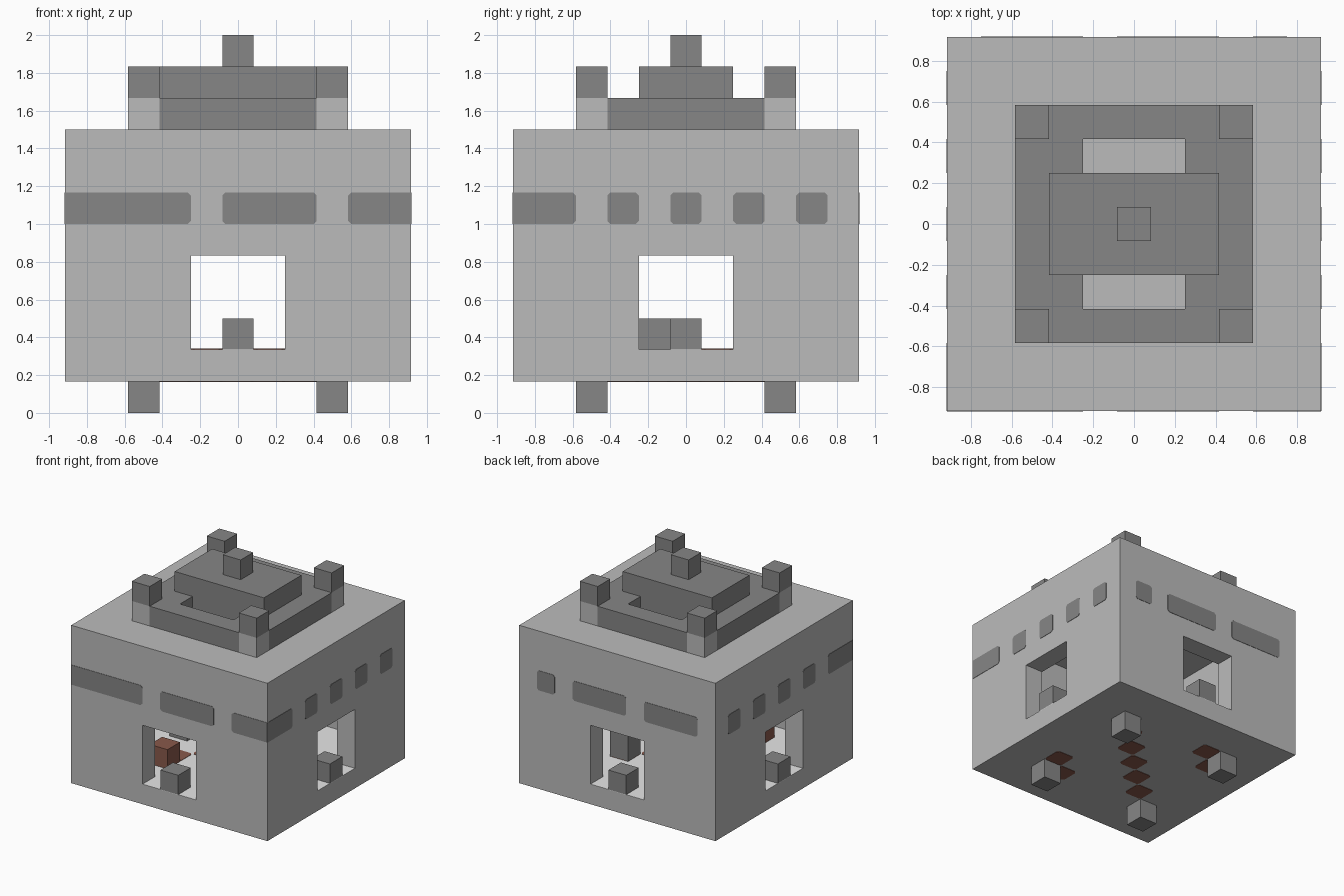
import bpy, bmesh
from mathutils import Vector

U = 1 / 6  # one block

old = bpy.data.objects.get("Cube")
if old:
    bpy.data.objects.remove(old, do_unlink=True)


def material(name, rgb):
    m = bpy.data.materials.new(name)
    m.use_nodes = True
    m.diffuse_color = (*rgb, 1)
    m.node_tree.nodes["Principled BSDF"].inputs["Base Color"].default_value = (*rgb, 1)
    return m


LIGHT = material("light_grey", (0.5, 0.5, 0.5))
DARK = material("dark_grey", (0.24, 0.24, 0.24))
BROWN = material("red_brown", (0.25, 0.1, 0.07))
WHITE = material("white", (0.95, 0.95, 0.95))


def finish(name, bm, mat):
    bmesh.ops.recalc_face_normals(bm, faces=bm.faces)
    me = bpy.data.meshes.new(name)
    bm.to_mesh(me)
    bm.free()
    if mat:
        me.materials.append(mat)
    ob = bpy.data.objects.new(name, me)
    bpy.context.collection.objects.link(ob)
    return ob


def box(name, mat, x, y, z):
    """Box from (low, high) pairs counted in blocks."""
    bm = bmesh.new()
    bmesh.ops.create_cube(bm, size=1)
    for v in bm.verts:
        v.co = [(r[0] + r[1]) / 2 * U + c * (r[1] - r[0]) * U
                for r, c in zip((x, y, z), v.co)]
    return finish(name, bm, mat)


def block(name, mat, i, j, k, height=1):
    """Single column of blocks centred on grid cell i, j."""
    return box(name, mat, (i - .5, i + .5), (j - .5, j + .5), (k, k + height))


def plate(name, mat, origin, u, v, a, b, cut=(True, True)):
    """Thin plate with clipped corners, spanning a along u and b along v."""
    u, v, o = Vector(u), Vector(v), Vector(origin) * U
    c0, c1 = [0.1 if c else 0 for c in cut]
    pts = [(a[0] + c0, b[0]), (a[1] - c1, b[0]), (a[1], b[0] + c1), (a[1], b[1] - c1),
           (a[1] - c1, b[1]), (a[0] + c0, b[1]), (a[0], b[1] - c0), (a[0], b[0] + c0)]
    bm = bmesh.new()
    face = bm.faces.new([bm.verts.new(o + (u * p + v * q) * U) for p, q in pts])
    bmesh.ops.remove_doubles(bm, verts=bm.verts, dist=1e-5)
    n = u.cross(v) * 0.003
    ext = bmesh.ops.extrude_face_region(bm, geom=bm.faces[:])
    for e in ext["geom"]:
        if isinstance(e, bmesh.types.BMVert):
            e.co += n
    return finish(name, bm, mat)


# Hollow body with a doorway through each side
body = box("body", LIGHT, (-5.5, 5.5), (-5.5, 5.5), (1, 9))
cutters = [box("room_cutter", LIGHT, (-4.5, 4.5), (-4.5, 4.5), (2, 8)),
           box("side_door_cutter", LIGHT, (-6, 6), (-1.5, 1.5), (2, 5)),
           box("front_door_cutter", LIGHT, (-1.5, 1.5), (-6, 6), (2, 5))]
for c in cutters:
    mod = body.modifiers.new(c.name, "BOOLEAN")
    mod.object = c
    mod.operation = "DIFFERENCE"
    mod.solver = "EXACT"
    c.hide_render = True
    c.hide_viewport = True
    c.display_type = "WIRE"

# Pale floor covering with sills
X, Y = (1, 0, 0), (0, 1, 0)
plate("floor_cover", WHITE, (0, 0, 2), X, Y, (-4.5, 4.5), (-4.5, 4.5))
for s in (-1, 1):
    ends = sorted((s * 4.5, s * 5.5))
    plate("side_sill", WHITE, (0, 0, 2), X, Y, ends, (-1.5, 1.5), (False, False))
    plate("end_sill", WHITE, (0, 0, 2), X, Y, (-1.5, 1.5), ends, (False, False))

# Brown tiles seen on both sides of the floor
tiles = [(i, i) for i in range(-2, 3)] + [(3, -2), (2, -3), (-2, 3), (-3, 2)]
for i, j in tiles:
    plate("floor_tile", BROWN, (i, j, 2.02), X, Y, (-.5, .5), (-.5, .5))
    plate("underside_tile", BROWN, (i, j, 1), Y, X, (-.5, .5), (-.5, .5))

# Dark window bands: front, back, then both sides
Z = (0, 0, 1)
BAND = (6, 7)
for a, b in ((-5.5, -1.5), (-.5, 2.5), (3.5, 5.5)):
    plate("front_band", DARK, (0, -5.5, 0), X, Z, (a, b), BAND, (a > -5, b < 5))
for a, b in ((-4.5, -3.5), (-2.5, .5), (1.5, 4.5)):
    plate("back_band", DARK, (0, 5.5, 0), (-1, 0, 0), Z, (a, b), BAND)
for a, b in ((-5.5, -3.5), (-2.5, -1.5), (-.5, .5), (1.5, 2.5), (3.5, 4.5)):
    corner = a < -5
    plate("left_band", DARK, (5.5, 0, 0), Y, Z, (a, b), BAND, (not corner, True))
    plate("right_band", DARK, (-5.5, 0, 0), (0, -1, 0), Z, (-b, -a), BAND,
          (True, not corner))

# Feet and corner posts
for sx in (-3, 3):
    for sy in (-3, 3):
        block("foot", DARK, sx, sy, 0)
        block("post_base", LIGHT, sx, sy, 9)
        block("post_top", DARK, sx, sy, 10)

# Roof tier with two wells, upper slab and knob
for s in (-1, 1):
    box("roof_end_bar", DARK, (-2.5, 2.5), sorted((s * 2.5, s * 3.5)), (9, 10))
    box("roof_side_bar", DARK, sorted((s * 1.5, s * 3.5)), (-2.5, 2.5), (9, 10))
box("roof_core", DARK, (-1.5, 1.5), (-1.5, 1.5), (9, 10))
box("roof_slab", DARK, (-2.5, 2.5), (-1.5, 1.5), (10, 11))
block("roof_knob", DARK, 0, 0, 11)

# Door blocks and things inside the room
for i, j in ((0, -5), (0, 5), (-5, 0), (5, 0)):
    block("door_block", DARK, i, j, 2)
block("inner_block", DARK, -3, 0, 2)
block("inner_block", DARK, 0, -1, 2)
block("inner_pillar", DARK, 2, 2, 2, 3)
block("brown_block", BROWN, -2, -3, 2)
